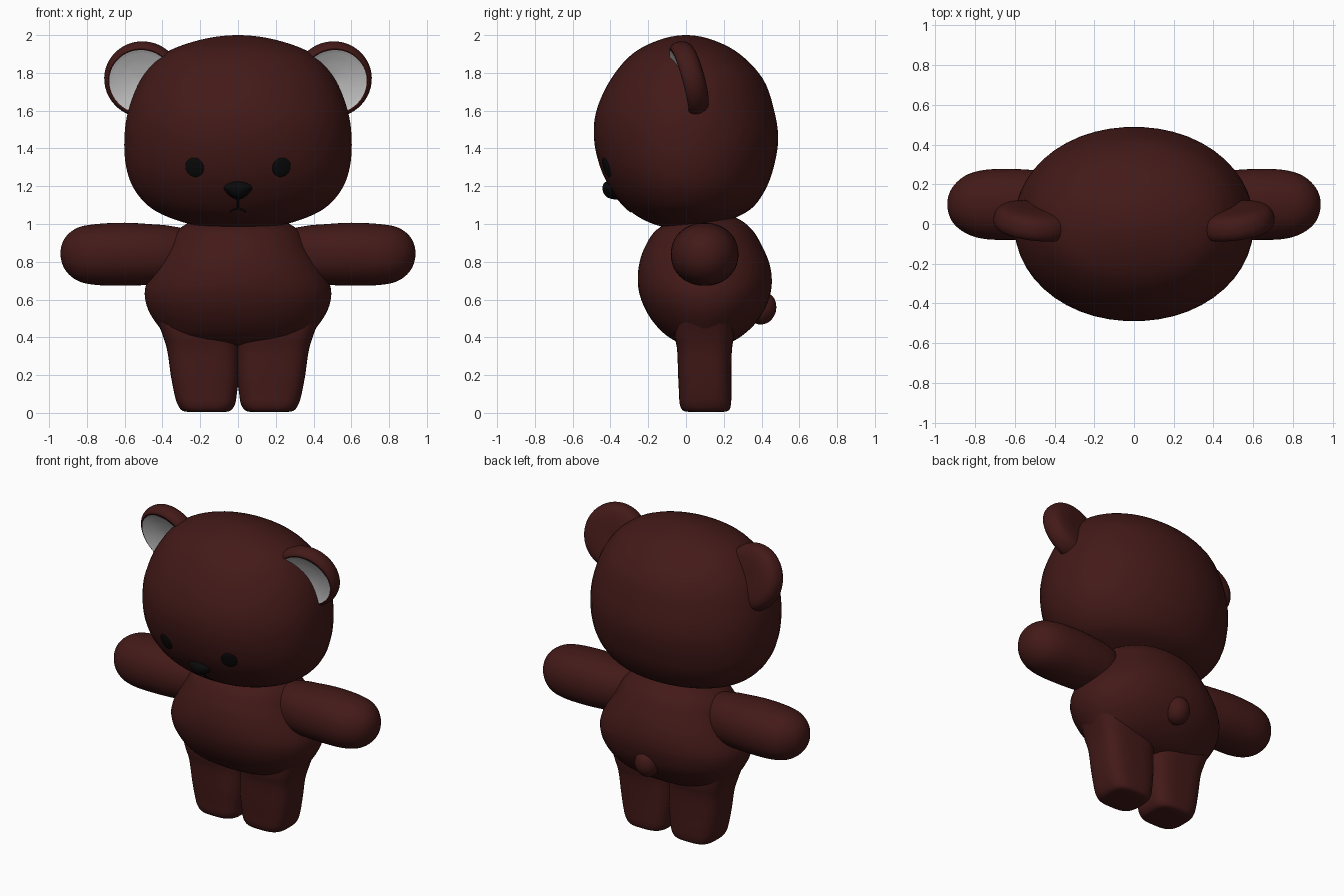
import bpy, bmesh, math
from mathutils import Vector, Matrix

if "Cube" in bpy.data.objects:
    bpy.data.objects.remove(bpy.data.objects["Cube"])


def material(name, rgb):
    m = bpy.data.materials.new(name)
    m.diffuse_color = (*rgb, 1)
    m.use_nodes = True
    m.node_tree.nodes["Principled BSDF"].inputs["Base Color"].default_value = m.diffuse_color
    return m


BROWN = material("brown_plush", (0.055, 0.010, 0.009))
BLACK = material("black", (0.003, 0.003, 0.003))


def spline(rows, steps=5):
    """Smooth the section rows; a row of zero size is a rounded pole."""
    def phantom(end, nxt):
        if end[1] == end[2]:
            return (nxt[0], nxt[2], nxt[1], nxt[4], nxt[3])
        return tuple(2 * a - b for a, b in zip(end, nxt))
    p = [phantom(rows[0], rows[1]), *rows, phantom(rows[-1], rows[-2])]
    out = []
    for i in range(1, len(p) - 2):
        for s in range(steps):
            t = s / steps
            out.append([0.5 * (2 * b + (c - a) * t + (2 * a - 5 * b + 4 * c - d) * t * t
                               + (3 * b - a - 3 * c + d) * t ** 3)
                        for a, b, c, d in zip(*p[i - 1:i + 3])])
    return out + [list(rows[-1])]


def loft(name, rows, mat=None, power=2.0, matrix=Matrix(), n=48):
    """Rows are (height, x0, x1, y0, y1) of superellipse sections."""
    bm = bmesh.new()
    rings = []
    for h, x0, x1, y0, y1 in spline(rows):
        ring = []
        for k in range(n):
            a = 2 * math.pi * (k + 0.5) / n
            c, s = [math.copysign(abs(v) ** (2 / power), v) for v in (math.cos(a), math.sin(a))]
            ring.append(bm.verts.new(((x0 + x1) / 2 + c * (x1 - x0) / 2,
                                      (y0 + y1) / 2 + s * (y1 - y0) / 2, h)))
        rings.append(ring)
    for r, q in zip(rings, rings[1:]):
        for k in range(n):
            j = (k + 1) % n
            bm.faces.new((r[k], r[j], q[j], q[k]))
    bmesh.ops.remove_doubles(bm, verts=bm.verts, dist=1e-5)
    bm.transform(matrix)
    bmesh.ops.recalc_face_normals(bm, faces=bm.faces)
    for f in bm.faces:
        f.smooth = True
    me = bpy.data.meshes.new(name)
    bm.to_mesh(me)
    bm.free()
    if mat:
        me.materials.append(mat)
    ob = bpy.data.objects.new(name, me)
    bpy.context.collection.objects.link(ob)
    return ob


def sym(rows):
    """Rows (z, half width, y0, y1) symmetric about x = 0."""
    return [(z, -w, w, a, b) for z, w, a, b in rows]


def disc(rows):
    return [(h, -r, r, -r, r) for h, r in rows]


# Head
head = loft("head", sym([
    (2.0, 0, 0, 0), (1.975, .2, -.14, .14), (1.9, .395, -.285, .285),
    (1.765, .515, -.40, .41), (1.6, .582, -.475, .468), (1.45, .603, -.488, .489),
    (1.3, .593, -.455, .465), (1.18, .548, -.395, .42), (1.08, .455, -.31, .345),
    (1.015, .31, -.21, .22), (.98, .15, -.1, .12), (.97, 0, .01, .01)]), BROWN, 2.05)

# Torso
loft("torso", sym([
    (1.05, 0, .14, .14), (1.035, .18, -.02, .26), (.97, .32, -.155, .35),
    (.87, .385, -.222, .41), (.78, .44, -.25, .445), (.70, .48, -.256, .455),
    (.63, .495, -.247, .447), (.55, .478, -.217, .42), (.47, .43, -.165, .365),
    (.40, .36, -.09, .285), (.36, .2, 0, .2), (.35, 0, .1, .1)]), BROWN, 2.1)

# Tail
tail = Matrix.Translation((0, .40, .555)) @ Matrix.Rotation(-.25, 4, 'X')
loft("tail", disc([(-.088, 0), (-.062, .056), (0, .078), (.062, .056), (.088, 0)]),
     BROWN, matrix=tail)

# Nose
loft("nose", sym([
    (1.227, 0, -.40, -.40), (1.22, .045, -.43, -.365), (1.195, .075, -.442, -.35),
    (1.165, .06, -.437, -.33), (1.14, .03, -.415, -.32), (1.13, 0, -.37, -.37)]), BLACK)

bpy.context.view_layer.update()


def on_face(x, z):
    """Point and normal on the front of the head."""
    _, loc, nor, _ = head.ray_cast(Vector((x, -2, z)), Vector((0, 1, 0)))
    return loc, nor


# Mouth
cu = bpy.data.curves.new("mouth", 'CURVE')
cu.dimensions = '3D'
cu.bevel_depth = .005
cu.materials.append(BLACK)
for pts in ([(0, 1.135), (0, 1.11), (0, 1.083)],
            [(-.04, 1.066), (-.022, 1.077), (0, 1.083), (.022, 1.077), (.04, 1.066)]):
    sp = cu.splines.new('POLY')
    sp.points.add(len(pts) - 1)
    for p, (x, z) in zip(sp.points, pts):
        p.co = (*on_face(x, z)[0], 1)
bpy.context.collection.objects.link(bpy.data.objects.new("mouth", cu))

# Paired parts
for side, s in (("right", 1), ("left", -1)):
    flip = Matrix.Diagonal((s, 1, 1, 1))

    # Leg
    loft(side + "_leg", [
        (.004, .165, .165, .1, .1), (.005, .08, .25, .03, .18), (.012, .04, .295, -.015, .225),
        (.045, .016, .32, -.033, .238), (.1, .006, .337, -.037, .24), (.2, -.005, .356, -.042, .24),
        (.33, -.005, .375, -.047, .243), (.42, -.005, .402, -.06, .255), (.53, -.005, .44, -.05, .25),
        (.6, .05, .4, 0, .2), (.62, .2, .2, .1, .1)], BROWN, 3.2, flip)

    # Arm, lofted along x
    along_x = Matrix(((0, 0, 1, 0), (0, 1, 0, 0), (1, 0, 0, 0), (0, 0, 0, 1)))
    loft(side + "_arm", [
        (.22, .845, .845, .1, .1), (.27, .73, .96, -.01, .2), (.36, .69, .99, -.055, .25),
        (.47, .678, 1.0, -.073, .268), (.6, .673, 1.007, -.08, .277), (.75, .677, 1.0, -.076, .273),
        (.85, .70, .98, -.045, .243), (.917, .76, .925, .015, .18), (.94, .845, .845, .1, .1)],
        BROWN, 2.1, flip @ along_x)

    # Ear shell and pale inner dish, revolved about the ear's facing direction
    face = (flip @ Matrix.Translation((.502, .017, 1.768)) @ Matrix.Rotation(.12, 4, 'Z')
            @ Matrix.Rotation(math.radians(15) + math.pi / 2, 4, 'X'))
    loft(side + "_ear", disc([
        (-.07, 0), (-.07, .1), (-.058, .165), (-.03, .196), (.01, .206), (.04, .199),
        (.056, .182), (.05, .168), (.025, .1), (.015, 0)]), BROWN, matrix=face)
    loft(side + "_inner_ear", disc([(.026, 0), (.036, .09), (.05, .15), (.058, .174)]),
         matrix=face)

    # Eye, laid flat on the head
    loc, nor = on_face(.23, 1.3)
    seat = flip @ Matrix.Translation(loc) @ nor.to_track_quat('Z', 'Y').to_matrix().to_4x4()
    loft(side + "_eye", [(-.012, 0, 0, 0, 0), (-.008, -.038, .038, -.04, .04),
                         (0, -.051, .051, -.053, .053), (.007, -.038, .038, -.04, .04),
                         (.01, 0, 0, 0, 0)], BLACK, matrix=seat, n=32)
